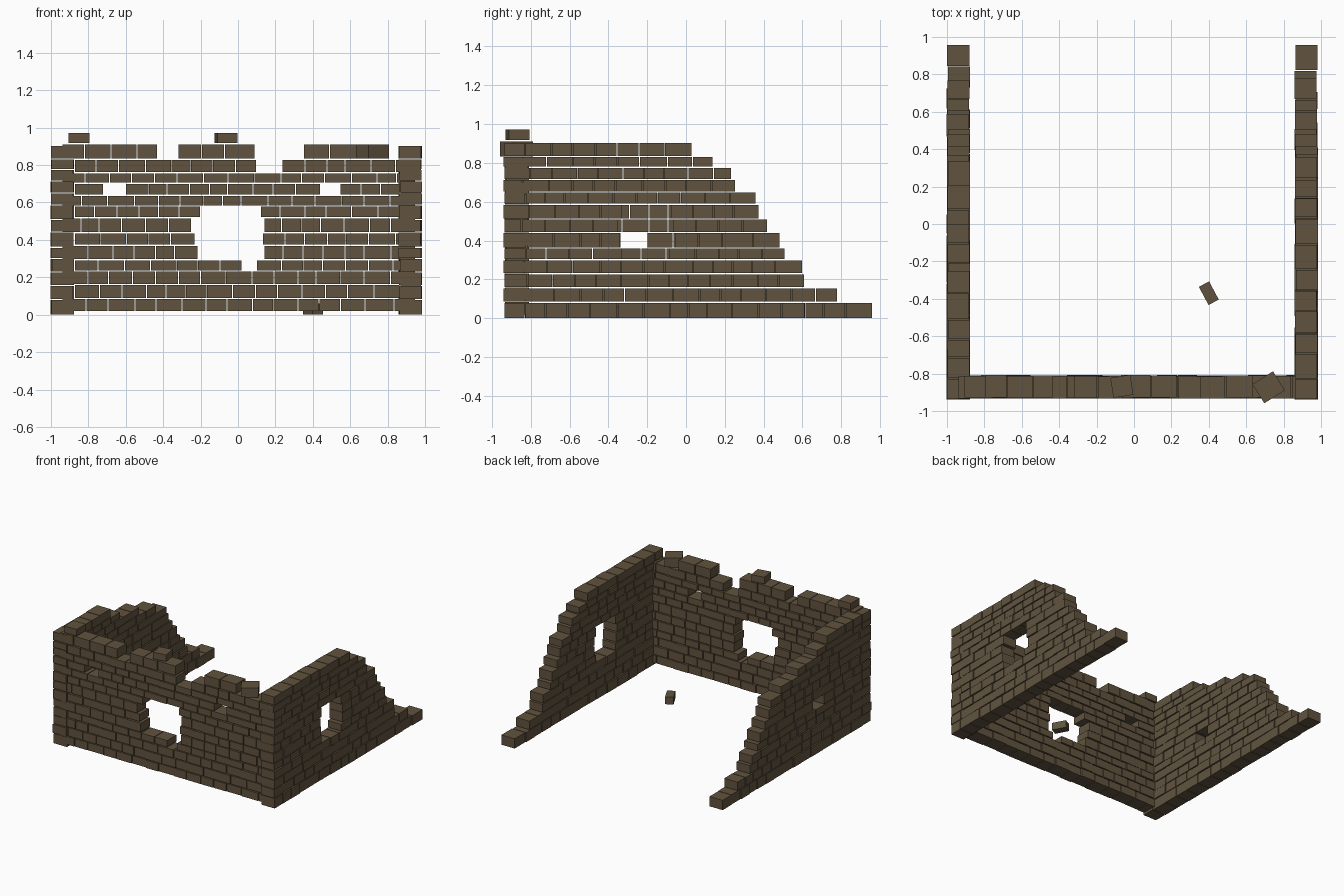
import bpy, bmesh, random
from math import radians
from mathutils import Matrix, Vector

if "Cube" in bpy.data.objects:
    bpy.data.objects.remove(bpy.data.objects["Cube"])

random.seed(7)

stone = bpy.data.materials.new("brown_stone")
stone.diffuse_color = (0.12, 0.088, 0.05, 1)
stone.use_nodes = True
stone.node_tree.nodes["Principled BSDF"].inputs["Base Color"].default_value = stone.diffuse_color


def add_brick(bm, center, size, turn=0):
    m = (Matrix.Translation(center) @ Matrix.Rotation(radians(turn), 4, 'Z')
         @ Matrix.Diagonal(Vector((*size, 1))))
    bmesh.ops.create_cube(bm, size=1, matrix=m)


def finish(bm, name):
    me = bpy.data.meshes.new(name)
    bm.to_mesh(me)
    bm.free()
    me.materials.append(stone)
    bpy.context.collection.objects.link(bpy.data.objects.new(name, me))


def lay_course(bm, a, b, z0, z1, depth0, depth1, axis):
    """Fill the run a..b with bricks of uneven length and thin joints."""
    n = max(1, round((b - a) / 0.122))
    w = [random.uniform(0.8, 1.2) for _ in range(n)]
    k = (b - a) / sum(w)
    for f in w:
        e = a + f * k
        c, d = (a + e) / 2, (depth0 + depth1) / 2
        j = random.uniform(-0.004, 0.004)
        length, thick, high = e - a - 0.005, depth1 - depth0, z1 - z0
        if axis == 'X':
            add_brick(bm, (c, d + j, (z0 + z1) / 2), (length, thick, high))
        else:
            add_brick(bm, (d + j, c, (z0 + z1) / 2), (thick, length, high))
        a = e


def runs(a, b, gaps):
    """Split a run at its gaps."""
    for g0, g1 in gaps:
        yield a, g0
        a = g1
    yield a, b


# Front wall: course levels, window, small slots and broken top
front_z = [0.02, 0.09, 0.165, 0.237, 0.297, 0.375, 0.442, 0.522,
           0.585, 0.643, 0.707, 0.763, 0.834, 0.917]
front_gaps = {3: [(0.02, 0.10)], 4: [(-0.215, 0.14)], 5: [(-0.23, 0.13)],
              6: [(-0.25, 0.14)], 7: [(-0.20, 0.12)],
              9: [(-0.72, -0.60), (0.44, 0.545)], 11: [(0.10, 0.235)],
              12: [(-0.43, -0.32), (0.09, 0.35), (0.635, 0.81)]}
bm = bmesh.new()
for i in range(13):
    start = -0.94 if i % 2 == 0 else -0.875
    end = 0.81 if i == 12 else (0.95 if i % 2 == 0 else 0.98)
    for a, b in runs(start, end, front_gaps.get(i, [])):
        if b - a > 0.02:
            lay_course(bm, a, b, front_z[i], front_z[i + 1] - 0.007,
                       -0.93, -0.812, 'X')
finish(bm, "front_wall")

# Side walls: stepped ends, each with its own opening
side_z = [0, 0.085, 0.16, 0.232, 0.304, 0.364, 0.445, 0.513,
          0.59, 0.653, 0.717, 0.78, 0.835, 0.907]
right_ends = [0.96, 0.78, 0.61, 0.60, 0.51, 0.485, 0.42, 0.375,
              0.36, 0.255, 0.235, 0.14, 0.03]
left_ends = [0.96, 0.77, 0.61, 0.59, 0.51, 0.48, 0.42, 0.37,
             0.34, 0.21, 0.0, -0.25, -0.37]
right_gaps = {4: [(-0.33, -0.09)], 5: [(-0.34, -0.06)],
              6: [(-0.35, -0.07)], 7: [(-0.33, -0.08)]}
left_gaps = {5: [(-0.335, -0.20)]}
for name, x0, x1, ends, gaps in (
        ("left_wall", -0.998, -0.88, left_ends, left_gaps),
        ("right_wall", 0.862, 0.98, right_ends, right_gaps)):
    bm = bmesh.new()
    for i in range(13):
        start = -0.937 if i % 2 == 0 else -0.942
        for a, b in runs(start, ends[i], gaps.get(i, [])):
            lay_course(bm, a, b, side_z[i], side_z[i + 1] - 0.006, x0, x1, 'Y')
    finish(bm, name)

# Loose bricks on top of the front wall
bm = bmesh.new()
add_brick(bm, (-0.85, -0.87, 0.944), (0.11, 0.115, 0.054))
add_brick(bm, (-0.065, -0.868, 0.944), (0.108, 0.108, 0.054), 9)
add_brick(bm, (0.72, -0.873, 0.872), (0.13, 0.12, 0.076), 32)
finish(bm, "loose_top_bricks")

# Fallen brick on the floor
bm = bmesh.new()
add_brick(bm, (0.40, -0.37, 0.03), (0.062, 0.11, 0.06), 28)
finish(bm, "fallen_brick")
